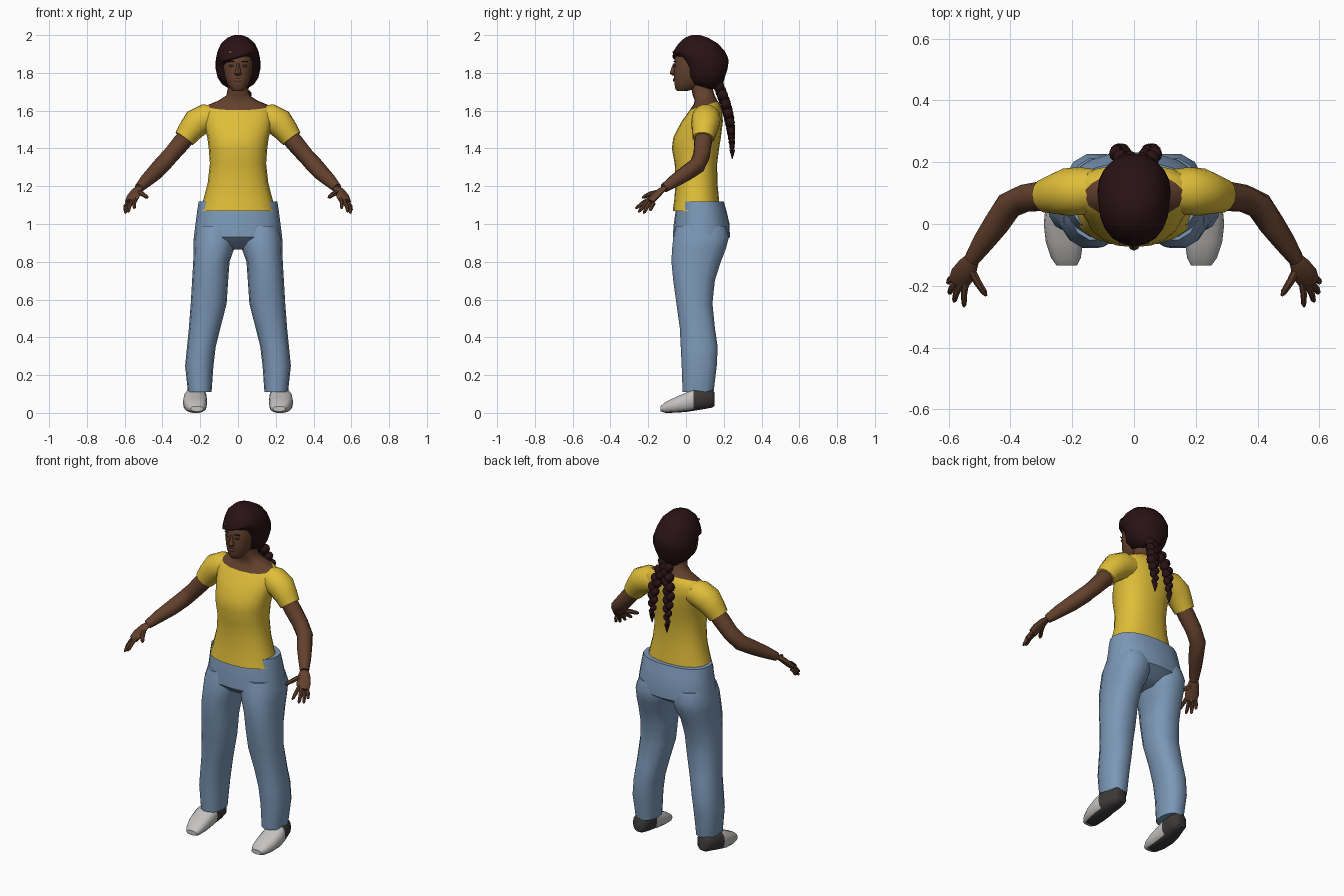
import bpy, bmesh, math
from mathutils import Vector, Matrix

if "Cube" in bpy.data.objects:
    bpy.data.objects.remove(bpy.data.objects["Cube"])


def material(name, rgb):
    m = bpy.data.materials.new(name)
    m.diffuse_color = (*rgb, 1)
    m.use_nodes = True
    m.node_tree.nodes["Principled BSDF"].inputs["Base Color"].default_value = m.diffuse_color
    return m


YELLOW = material("yellow cotton", (0.74, 0.51, 0.04))
DENIM = material("blue denim", (0.20, 0.31, 0.47))
SKIN = material("brown skin", (0.125, 0.052, 0.026))
HAIR = material("dark hair", (0.022, 0.006, 0.007))
WHITE = material("shoe white", (0.55, 0.54, 0.53))
DARK = material("shoe dark", (0.045, 0.04, 0.04))
LIPS = material("lip brown", (0.15, 0.045, 0.035))
CLIP = material("clip tan", (0.30, 0.14, 0.07))


def finish(name, bm, mats, rule=None, angle=45):
    """Turn a bmesh into a shaded object; rule picks a material per face."""
    bmesh.ops.recalc_face_normals(bm, faces=bm.faces)
    if rule:
        for f in bm.faces:
            f.material_index = rule(f)
    me = bpy.data.meshes.new(name)
    bm.to_mesh(me)
    bm.free()
    for m in mats:
        me.materials.append(m)
    ob = bpy.data.objects.new(name, me)
    bpy.context.collection.objects.link(ob)
    bpy.ops.object.select_all(action='DESELECT')
    bpy.context.view_layer.objects.active = ob
    ob.select_set(True)
    bpy.ops.object.shade_smooth_by_angle(angle=math.radians(angle))
    return ob


def loft(rings, n=16, power=2.0):
    """Skin rings given as (centre, half axis a, half axis b)."""
    bm = bmesh.new()
    loops = []
    for c, a, b in rings:
        loop = []
        for i in range(n):
            t = 2 * math.pi * i / n
            u, v = math.cos(t), math.sin(t)
            u = math.copysign(abs(u) ** (2 / power), u)
            v = math.copysign(abs(v) ** (2 / power), v)
            loop.append(bm.verts.new(Vector(c) + Vector(a) * u + Vector(b) * v))
        loops.append(loop)
    for p, q in zip(loops, loops[1:]):
        for i in range(n):
            j = (i + 1) % n
            bm.faces.new((p[i], p[j], q[j], q[i]))
    bm.faces.new(loops[0])
    bm.faces.new(loops[-1])
    return bm


def level(z, x0, x1, y0, y1):
    """Horizontal ring from its extents."""
    return (((x0 + x1) / 2, (y0 + y1) / 2, z),
            ((x1 - x0) / 2, 0, 0), (0, (y1 - y0) / 2, 0))


def tube(points, n=10, flat=1.0):
    """Limb through (x, y, z, radius) points; flat scales the second axis."""
    rings = []
    for i, p in enumerate(points):
        lo, hi = points[max(i - 1, 0)], points[min(i + 1, len(points) - 1)]
        d = (Vector(hi[:3]) - Vector(lo[:3])).normalized()
        a = d.cross(Vector((0, 0, 1))).normalized()
        rings.append((p[:3], a * p[3], d.cross(a) * p[3] * flat))
    return loft(rings, n)


def side(points, s):
    return [(s * p[0], *p[1:]) for p in points]


# Torso: shirt with an oval neckline cut, neck above it
torso = [(1.07, .20, -.07, .18), (1.13, .183, -.062, .175), (1.22, .16, -.055, .166),
         (1.32, .149, -.06, .165), (1.40, .155, -.075, .175), (1.46, .163, -.067, .185),
         (1.54, .183, -.025, .195), (1.60, .193, .018, .193), (1.632, .155, .04, .18),
         (1.655, .10, .046, .165), (1.68, .062, .036, .152), (1.72, .054, .028, .14),
         (1.78, .05, .025, .13)]
bm = loft([level(z, -x, x, a, b) for z, x, a, b in torso], 20, 2.3)
neck_co, neck_no = Vector((0, 0, 1.597)), Vector((0, -0.31, 1)).normalized()
bmesh.ops.bisect_plane(bm, geom=bm.verts[:] + bm.edges[:] + bm.faces[:],
                       plane_co=neck_co, plane_no=neck_no)
finish("shirt_and_neck", bm, [YELLOW, SKIN],
       lambda f: int((f.calc_center_median() - neck_co).dot(neck_no) > 0))

# Jeans: hips
hips = [(1.12, .208, -.045, .20), (1.07, .216, -.055, .214), (1.0, .225, -.065, .231),
        (.93, .234, -.07, .232), (.89, .20, -.03, .17), (.865, .12, .02, .13)]
finish("jeans_hips", loft([level(z, -x, x, a, b) for z, x, a, b in hips], 20, 2.3), [DENIM])

# Jeans: legs
leg = [(.99, .02, .215, -.055, .215), (.93, .008, .234, -.07, .23), (.87, .02, .236, -.077, .215),
       (.80, .045, .237, -.08, .187), (.70, .052, .243, -.07, .155), (.58, .06, .25, -.053, .142),
       (.45, .093, .26, -.035, .155), (.35, .118, .27, -.03, .17), (.25, .13, .28, -.025, .165),
       (.11, .14, .265, -.02, .148)]

# Shoe sections along y: y, inner x, outer x, bottom z, top z
shoe = [(-.135, .185, .25, .008, .035), (-.11, .172, .268, 0, .057), (-.06, .165, .285, 0, .082),
        (0, .163, .292, .004, .108), (.04, .165, .288, .01, .128), (.10, .165, .27, .02, .13),
        (.138, .172, .258, .027, .125), (.15, .185, .245, .035, .11)]

# Arm, sleeve and finger paths for the right-hand (+x) side
sleeve = [(.11, .11, 1.565, .065), (.17, .107, 1.56, .077), (.22, .103, 1.535, .077),
          (.255, .097, 1.492, .066), (.284, .092, 1.452, .057)]
arm = [(.24, .10, 1.50, .045), (.30, .09, 1.43, .048), (.355, .083, 1.365, .045),
       (.405, .06, 1.31, .045), (.445, .0, 1.268, .042), (.488, -.06, 1.228, .035),
       (.525, -.115, 1.19, .025)]
palm = [(.52, -.108, 1.195, .022), (.537, -.135, 1.175, .033), (.555, -.165, 1.145, .039),
        (.568, -.19, 1.118, .034)]
fingers = [((.543, -.185, 1.135), (.55, -.268, 1.082)), ((.56, -.195, 1.122), (.583, -.252, 1.062)),
           ((.575, -.19, 1.112), (.598, -.225, 1.056)), ((.583, -.172, 1.11), (.602, -.19, 1.07)),
           ((.53, -.14, 1.17), (.478, -.232, 1.14))]

for s, tag in ((-1, "left"), (1, "right")):
    finish("jeans_leg_" + tag, loft([level(z, s * a, s * b, c, d) for z, a, b, c, d in leg],
                                    14, 2.3), [DENIM])
    rings = [((s * (a + b) / 2, y, (lo + hi) / 2), ((b - a) / 2, 0, 0), (0, 0, (hi - lo) / 2))
             for y, a, b, lo, hi in shoe]
    # dark heel counter and sole, white toe
    finish("shoe_" + tag, loft(rings, 14, 2.6), [WHITE, DARK],
           lambda f: int(f.calc_center_median().y > .04 or
                         (f.normal.z < -.8 and f.calc_center_median().y > -.1)))
    finish("sleeve_" + tag, tube(side(sleeve, s), 14), [YELLOW])
    finish("arm_" + tag, tube(side(arm, s), 12), [SKIN])
    finish("palm_" + tag, tube(side(palm, s), 10, .45), [SKIN])
    for i, (a, b) in enumerate(fingers):
        a, b = Vector(a), Vector(b)
        m = a.lerp(b, .5) + Vector((.003, 0, .005))
        r = .014 if i == 4 else .0115
        pts = [(*a, r), (*m, r * .95), (*a.lerp(b, .88), r * .75), (*b, r * .3)]
        finish(f"finger_{tag}_{i}", tube(side(pts, s), 7), [SKIN])

# Head
head = [(1.703, .026, -.045, .0), (1.715, .04, -.057, .05), (1.74, .058, -.062, .09),
        (1.78, .072, -.066, .12), (1.83, .08, -.064, .14), (1.89, .08, -.06, .15),
        (1.94, .06, -.03, .13)]
finish("head", loft([level(z, -x, x, a, b) for z, x, a, b in head], 18, 2.2), [SKIN])
nose = [(1.785, .012, -.072, -.05), (1.797, .019, -.086, -.05), (1.81, .014, -.083, -.05),
        (1.85, .008, -.068, -.05)]
finish("nose", loft([level(z, -x, x, a, b) for z, x, a, b in nose], 8), [SKIN])


# Face details: thin rounded plates
def plate(name, x, y, z, w, h, mat, turn=0):
    bm = bmesh.new()
    bmesh.ops.create_uvsphere(bm, u_segments=10, v_segments=6, radius=1)
    bmesh.ops.transform(bm, verts=bm.verts, matrix=Matrix.Translation((x, y, z))
                        @ Matrix.Rotation(turn, 4, 'Z') @ Matrix.Diagonal((w, .004, h, 1)))
    finish(name, bm, [mat])


plate("mouth", 0, -.066, 1.762, .026, .008, LIPS)
for s in (-1, 1):
    plate("eye", s * .035, -.06, 1.838, .015, .006, DARK, s * .35)
    plate("eyebrow", s * .036, -.06, 1.86, .02, .003, HAIR, s * .35)

# Hair cap with a swept fringe, lower on the left
cap = [(2.0, .02, .03, .075), (1.987, .055, -.005, .115), (1.955, .09, -.04, .17),
       (1.915, .108, -.066, .205), (1.885, .115, -.072, .22), (1.865, .118, -.035, .226),
       (1.82, .118, -.005, .22), (1.775, .108, .0, .205), (1.74, .085, .03, .195),
       (1.715, .045, .09, .18)]
bm = loft([level(z, -x, x, a, b) for z, x, a, b in cap], 20, 2.15)
for v in bm.verts:
    if v.co.y < .03 and v.co.z < 1.93:
        v.co.z += .3 * v.co.x * min(1, (.03 - v.co.y) / .05)
finish("hair_cap", bm, [HAIR])
plate("hair_clip", -.04, -.066, 1.91, .01, .007, CLIP, -.3)


# Braids: two staggered columns of lumps hanging from the nape
def braid(name, x_end, z_end, count):
    bm = bmesh.new()
    start, end = Vector((.015, .165, 1.75)), Vector((x_end, .245, z_end))
    for i in range(count):
        t = i / (count - 1)
        p = start.lerp(end, t)
        p.x = start.x + (x_end - start.x) * min(1, t * 2)
        p.y += .02 * math.sin(t * math.pi)
        r = .034 * (1 - .6 * t ** 3)
        w = 1 if i % 2 else -1
        mat = (Matrix.Translation(p + Vector((w * r * .3, 0, 0)))
               @ Matrix.Rotation(w * .6, 4, 'Y') @ Matrix.Diagonal((r * .8, r * .85, r, 1)))
        bmesh.ops.create_icosphere(bm, subdivisions=2, radius=1, matrix=mat)
    # loose tip
    bmesh.ops.create_cone(bm, segments=8, radius1=.002, radius2=.016, depth=.05,
                          matrix=Matrix.Translation(end + Vector((0, 0, -.015))))
    finish(name, bm, [HAIR])


braid("braid_left", -.045, 1.385, 16)
braid("braid_right", .055, 1.42, 15)
